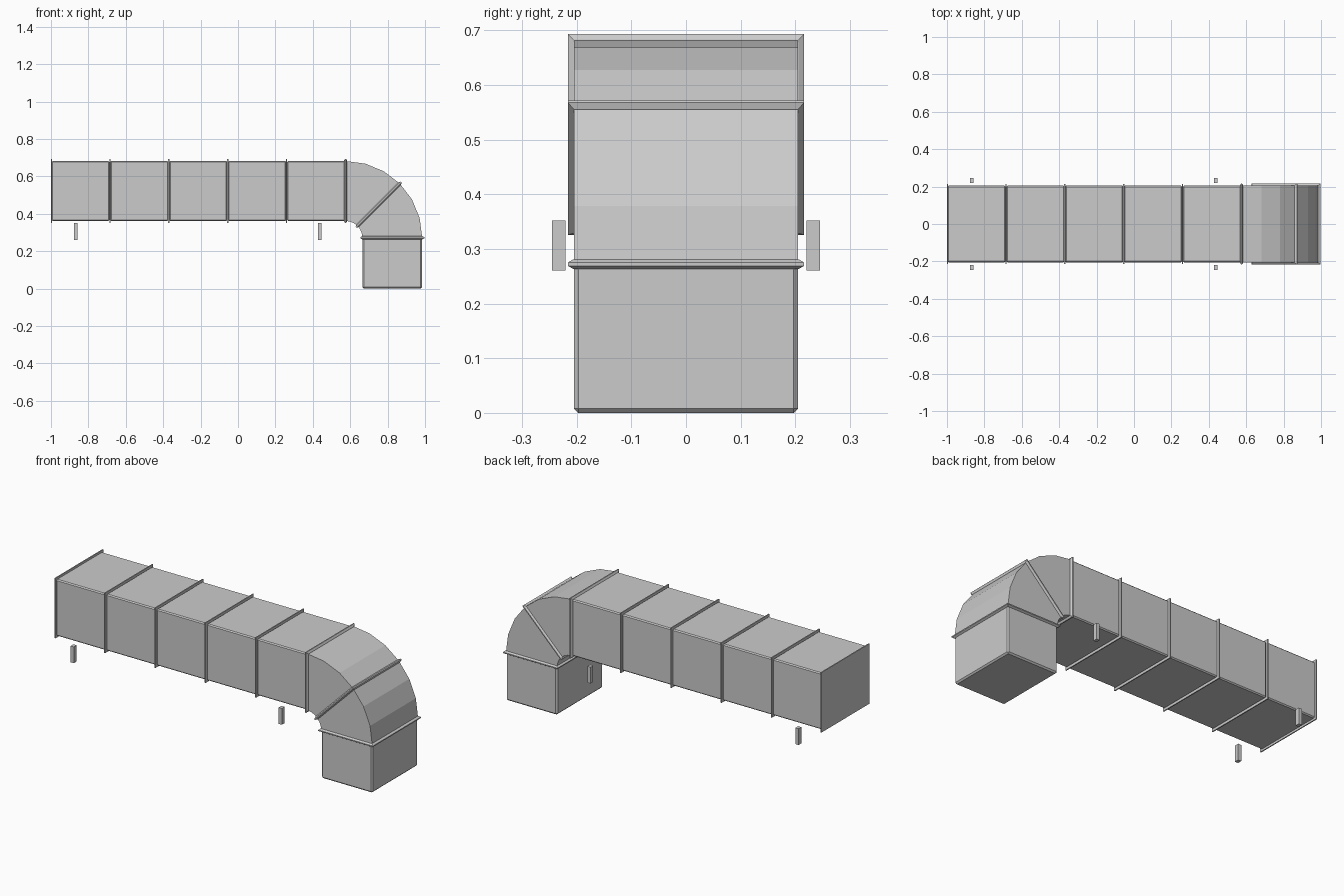
import bpy, bmesh, math
from mathutils import Vector

if "Cube" in bpy.data.objects:
    bpy.data.objects.remove(bpy.data.objects["Cube"])

HALF_W = 0.205                     # half width of the duct in y
CX, CZ = 0.575, 0.272              # elbow centre
R_IN, R_OUT = 0.09, 0.41           # elbow inner and outer radius
Z0, Z1 = CZ + R_IN, CZ + R_OUT     # duct bottom and top


def box(name, lo, hi, bevel=0.0):
    bm = bmesh.new()
    bmesh.ops.create_cube(bm, size=1)
    for v in bm.verts:
        v.co = Vector([lo[i] + (v.co[i] + 0.5) * (hi[i] - lo[i]) for i in range(3)])
    if bevel:
        bmesh.ops.bevel(bm, geom=bm.edges[:], offset=bevel, segments=1, affect='EDGES')
    return finish(name, bm)


def finish(name, bm):
    bmesh.ops.recalc_face_normals(bm, faces=bm.faces)
    me = bpy.data.meshes.new(name)
    bm.to_mesh(me)
    bm.free()
    ob = bpy.data.objects.new(name, me)
    bpy.context.collection.objects.link(ob)
    return ob


def ring(angle, shift=0.0, grow=0.0):
    """Rectangular duct section; angle 0 faces the run, 90 degrees faces the drop."""
    out = Vector((math.sin(angle), 0, math.cos(angle)))
    along = Vector((math.cos(angle), 0, -math.sin(angle)))
    base = Vector((CX, 0, CZ)) + along * shift
    w = HALF_W + grow
    return [base + out * r + Vector((0, y, 0))
            for r, y in ((R_IN - grow, -w), (R_OUT + grow, -w),
                         (R_OUT + grow, w), (R_IN - grow, w))]


def loft(name, rings):
    bm = bmesh.new()
    loops = [[bm.verts.new(p) for p in r] for r in rings]
    for a, b in zip(loops, loops[1:]):
        for i in range(4):
            j = (i + 1) % 4
            bm.faces.new((a[i], a[j], b[j], b[i]))
    bm.faces.new(loops[0])
    bm.faces.new(loops[-1])
    return finish(name, bm)


# straight run: five box sections with thin flanges at the joints
PITCH = 0.315
for k in range(5):
    x = -1 + k * PITCH
    box(f"duct_section_{k + 1}", (x + 0.002, -HALF_W, Z0), (x + PITCH - 0.002, HALF_W, Z1), 0.006)
    c = x + (0.003 if k == 0 else 0)
    g = 0.01
    box(f"joint_flange_{k + 1}", (c - 0.003, -HALF_W - g, Z0 - g), (c + 0.003, HALF_W + g, Z1 + g))

# elbow in two faceted halves
for h in range(2):
    loft(f"elbow_half_{h + 1}",
         [ring(math.radians(45 * h + 15 * i)) for i in range(4)])

# pointed seam beads at the start, middle and end of the elbow
for i, a in enumerate((0, 45, 90)):
    a = math.radians(a)
    loft(f"elbow_bead_{i + 1}",
         [ring(a, -0.009, 0.001), ring(a, -0.003, 0.011),
          ring(a, 0.003, 0.011), ring(a, 0.009, 0.001)])

# vertical drop
box("drop_section", (CX + R_IN, -HALF_W, 0), (CX + R_OUT, HALF_W, CZ), 0.008)

# small support posts beside the run
for n, x in (("rear", -0.867), ("fore", 0.437)):
    for side, s in (("left", -1), ("right", 1)):
        y = s * 0.233
        box(f"support_post_{n}_{side}", (x - 0.01, y - 0.0125, 0.26), (x + 0.01, y + 0.0125, 0.352))
